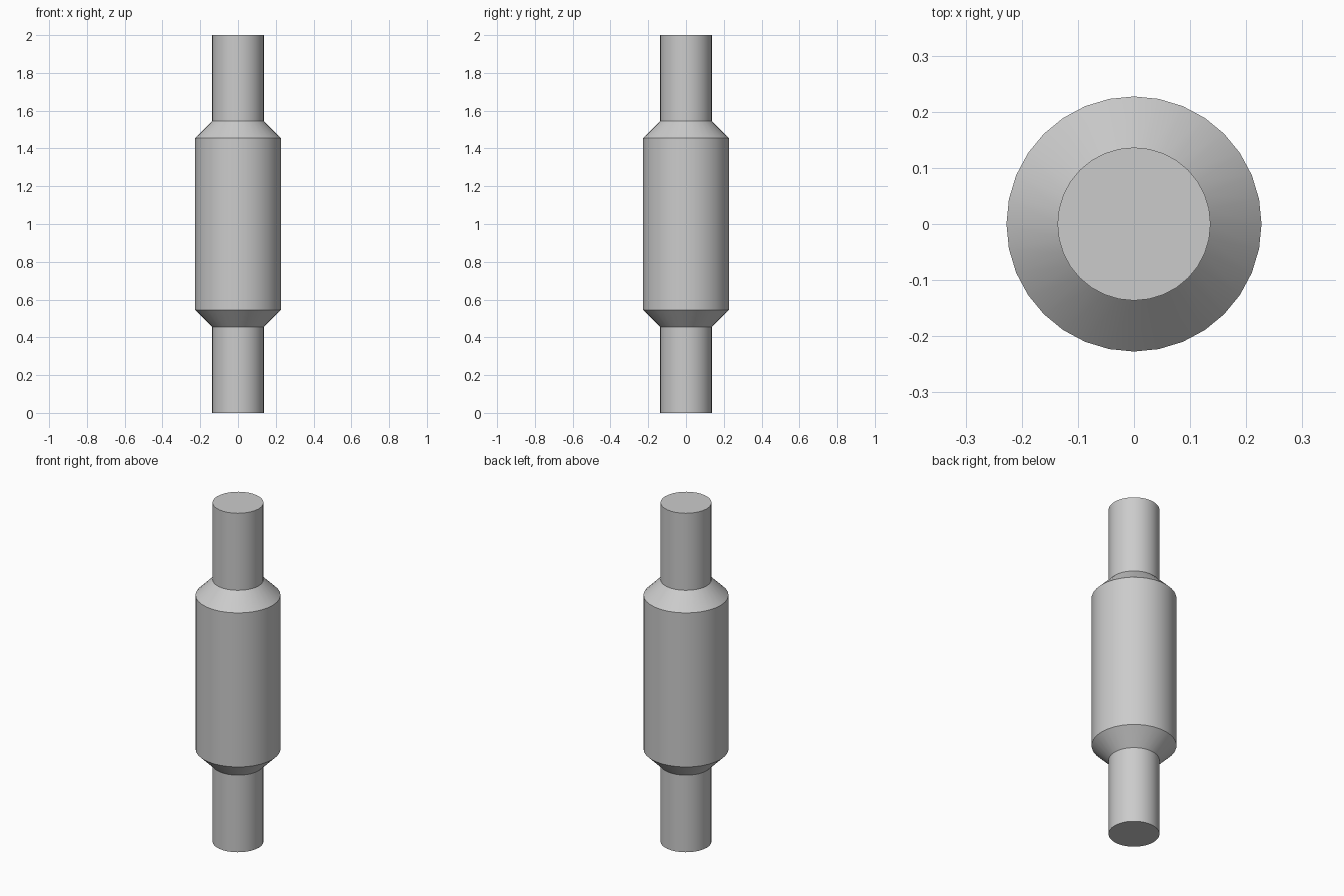
import bpy, bmesh, math

if "Cube" in bpy.data.objects:
    bpy.data.objects.remove(bpy.data.objects["Cube"])

SIDES = 32
# Half profile (radius, height): shaft, taper, barrel, taper, shaft
PROFILE = [(0.1364, 0.0), (0.1364, 0.4545), (0.2273, 0.5455),
           (0.2273, 1.4545), (0.1364, 1.5455), (0.1364, 2.0)]

grey = bpy.data.materials.new("plain_grey")
grey.diffuse_color = (0.6, 0.6, 0.6, 1.0)
grey.use_nodes = True
grey.node_tree.nodes["Principled BSDF"].inputs["Base Color"].default_value = grey.diffuse_color

# Stepped shaft: rings joined by quads, closed with flat end caps
bm = bmesh.new()
rings = []
for r, z in PROFILE:
    rings.append([bm.verts.new((r * math.cos(2 * math.pi * i / SIDES),
                                r * math.sin(2 * math.pi * i / SIDES), z))
                  for i in range(SIDES)])
for low, high in zip(rings, rings[1:]):
    for i in range(SIDES):
        j = (i + 1) % SIDES
        bm.faces.new((low[i], low[j], high[j], high[i]))
bm.faces.new(rings[0][::-1])
bm.faces.new(rings[-1])

mesh = bpy.data.meshes.new("stepped_shaft")
bm.to_mesh(mesh)
bm.free()
mesh.materials.append(grey)
shaft = bpy.data.objects.new("stepped_shaft", mesh)
bpy.context.collection.objects.link(shaft)

# Smooth round walls, crisp shoulders and ends
bpy.context.view_layer.objects.active = shaft
shaft.select_set(True)
bpy.ops.object.shade_smooth_by_angle(angle=math.radians(30))
